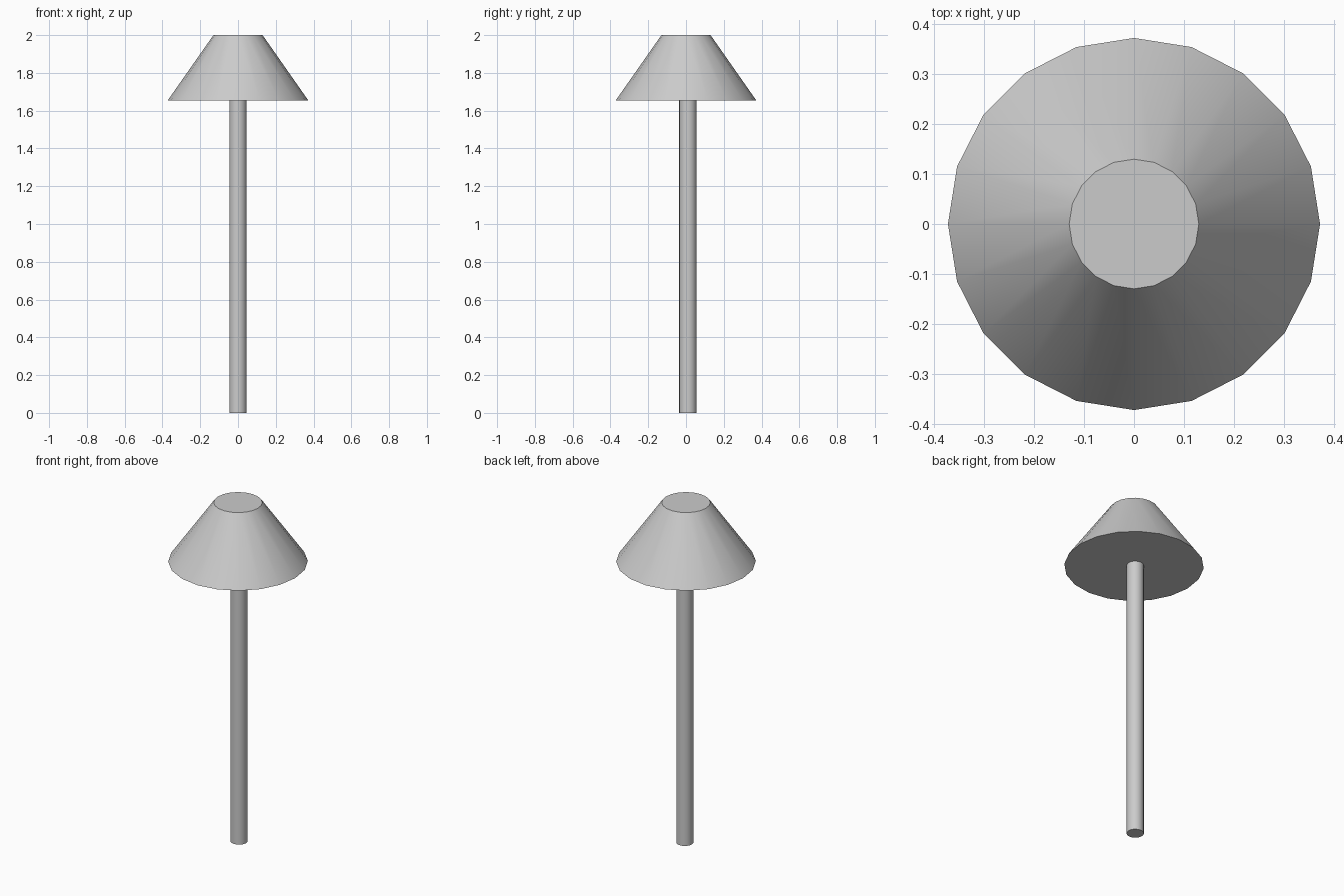
import bpy

if "Cube" in bpy.data.objects:
    bpy.data.objects.remove(bpy.data.objects["Cube"])

SHADE_BOTTOM = 1.653
SIDES = 20


def turned_part(name, r_bottom, r_top, z0, z1, y=0.0):
    """Capped cone or cylinder standing between two heights."""
    bpy.ops.mesh.primitive_cone_add(
        vertices=SIDES, radius1=r_bottom, radius2=r_top, depth=z1 - z0,
        end_fill_type='NGON', location=(0, y, (z0 + z1) / 2))
    part = bpy.context.object
    part.name = name
    bpy.ops.object.shade_smooth_by_angle(angle=0.6)
    return part


# Slim pole, set very slightly behind the shade's axis
turned_part("pole", 0.046, 0.046, 0.0, SHADE_BOTTOM, y=0.01)

# Closed tapered lampshade
turned_part("lampshade", 0.373, 0.13, SHADE_BOTTOM, 2.0)
